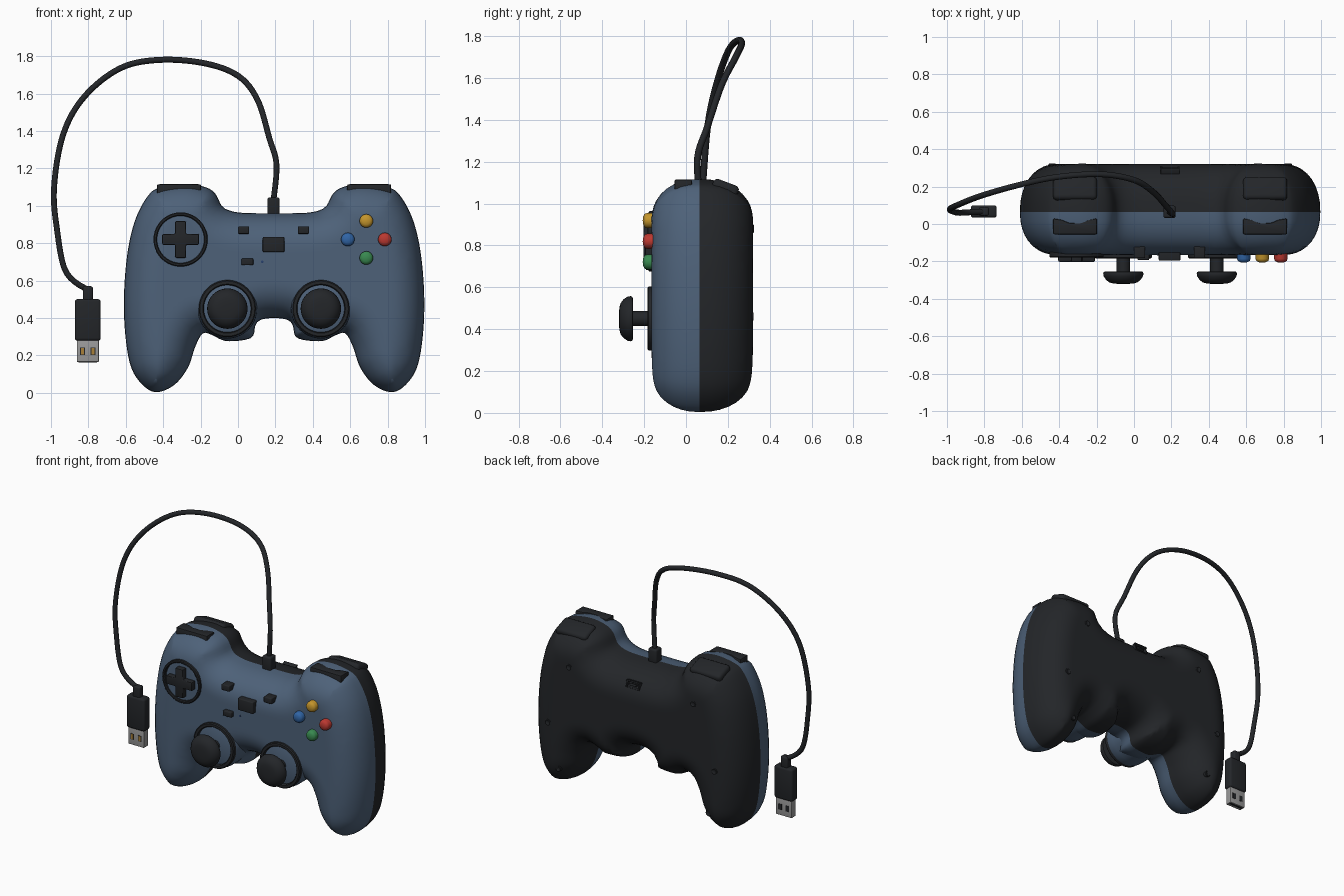
import bpy, bmesh, math
from mathutils import Vector, Matrix, kdtree
from mathutils.geometry import delaunay_2d_cdt

if "Cube" in bpy.data.objects:
    bpy.data.objects.remove(bpy.data.objects["Cube"])

CX, SEAM, ROUND = 0.193, 0.065, 0.2
FRONT_H, BACK_H = 0.23, 0.255


def material(name, rgb):
    m = bpy.data.materials.new(name)
    m.diffuse_color = (*rgb, 1)
    m.use_nodes = True
    m.node_tree.nodes["Principled BSDF"].inputs["Base Color"].default_value = m.diffuse_color
    return m


BLUE = material("shell_blue", (0.075, 0.12, 0.19))
DARK = material("dark_plastic", (0.017, 0.019, 0.022))
METAL = material("metal", (0.33, 0.33, 0.33))
GOLD = material("contact_gold", (0.40, 0.22, 0.04))


def finish(bm, name, mat, angle=40):
    me = bpy.data.meshes.new(name)
    bm.to_mesh(me)
    bm.free()
    me.shade_smooth()
    me.set_sharp_from_angle(angle=math.radians(angle))
    me.materials.append(mat)
    ob = bpy.data.objects.new(name, me)
    bpy.context.collection.objects.link(ob)
    return ob


def catmull(pts, step, closed):
    pts = [Vector(p) for p in pts]
    n, out = len(pts), []
    for i in range(n if closed else n - 1):
        k = [(i + j) % n if closed else min(max(i + j, 0), n - 1) for j in (-1, 0, 1, 2)]
        a, b, c, d = (pts[j] for j in k)
        m = max(1, round((c - b).length / step))
        for s in range(m):
            t = s / m
            out.append(0.5 * (2 * b + (c - a) * t + (2 * a - 5 * b + 4 * c - d) * t * t
                              + (3 * b - a - 3 * c + d) * t ** 3))
    return out if closed else out + [pts[-1]]


def box(name, loc, size, mat, bevel=0.0, tilt=0.0):
    bm = bmesh.new()
    bmesh.ops.create_cube(bm, size=1)
    bmesh.ops.scale(bm, vec=size, verts=bm.verts)
    if bevel:
        bmesh.ops.bevel(bm, geom=bm.edges[:], offset=bevel, segments=3, profile=0.5, affect='EDGES')
    bmesh.ops.transform(bm, matrix=Matrix.Translation(loc) @ Matrix.Rotation(tilt, 4, 'X'), verts=bm.verts)
    return finish(bm, name, mat)


def prism(name, pts, depth, mat, bevel):
    """Extrude a planar 3D polygon by a vector and soften its edges."""
    bm = bmesh.new()
    f = bm.faces.new([bm.verts.new(p) for p in pts])
    r = bmesh.ops.extrude_face_region(bm, geom=[f])
    bmesh.ops.translate(bm, vec=depth, verts=[v for v in r["geom"] if isinstance(v, bmesh.types.BMVert)])
    bmesh.ops.recalc_face_normals(bm, faces=bm.faces)
    bmesh.ops.bevel(bm, geom=bm.edges[:], offset=bevel, segments=2, profile=0.5, affect='EDGES')
    return finish(bm, name, mat)


def lathe(name, profile, x, z, mat, n=40, closed=False):
    """Revolve (radius, y) points about an axis parallel to y."""
    bm = bmesh.new()
    rings = [[bm.verts.new((x + r * math.cos(2 * math.pi * i / n), y, z + r * math.sin(2 * math.pi * i / n)))
              for i in range(n)] for r, y in profile]
    for a, b in zip(rings, rings[1:] + (rings[:1] if closed else [])):
        for i in range(n):
            bm.faces.new((a[i], a[(i + 1) % n], b[(i + 1) % n], b[i]))
    bmesh.ops.remove_doubles(bm, verts=bm.verts, dist=1e-5)
    bmesh.ops.recalc_face_normals(bm, faces=bm.faces)
    return finish(bm, name, mat)


# Shell outline: half profile, mirrored about the body's centre line
half = [(0, .96), (.10, .96), (.18, .963), (.24, .975), (.28, 1.0), (.315, 1.065), (.368, 1.10), (.475, 1.117),
        (.609, 1.098), (.673, 1.055), (.742, .926), (.785, .74), (.803, .5), (.793, .285), (.76, .125),
        (.69, .03), (.62, .004), (.53, .045), (.46, .136), (.42, .25), (.38, .318), (.33, .308),
        (.26, .277), (.155, .283), (.112, .305), (.10, .36), (.072, .39), (0, .40)]
loop = [(CX + u, z) for u, z in half] + [(CX - u, z) for u, z in half[-2:0:-1]]
rim = catmull(loop, 0.02, True)
N = len(rim)
inward = []
for i in range(N):
    t = (rim[(i + 1) % N] - rim[i - 1]).normalized()
    inward.append(Vector((t.y, -t.x)))          # outline runs clockwise
tree = kdtree.KDTree(N)
for i, p in enumerate(rim):
    tree.insert((p.x, p.y, 0), i)
tree.balance()


def depth_in(p):
    co, i, d = tree.find((p.x, p.y, 0))
    return d if (p - rim[i]).dot(inward[i]) > 0 else -d


def dome(d):
    t = min(max(d / ROUND, 0), 1)
    return (1 - (1 - t) ** 2.2) ** (1 / 2.2)


def back_y(x, z):
    return SEAM + BACK_H * dome(depth_in(Vector((x, z))))


# Fill the outline with rows near the rim and a grid inside
pts, dist = list(rim), [0.0] * N
for off in (0.003, 0.011, 0.025, 0.045, 0.07):
    for p, nrm in zip(rim, inward):
        q = p + nrm * off
        d = depth_in(q)
        if d > off * 0.93:
            pts.append(q)
            dist.append(min(d, off))
G = 0.026
for i in range(-32, 33):
    for j in range(45):
        q = Vector((CX + i * G, j * G))
        d = depth_in(q)
        if d > 0.085:
            pts.append(q)
            dist.append(d)
res = delaunay_2d_cdt(pts, [(i, (i + 1) % N) for i in range(N)], [], 1, 1e-6)
for name, sign, height, mat in (("front_shell", -1, FRONT_H, BLUE), ("back_shell", 1, BACK_H, DARK)):
    bm = bmesh.new()
    vs = [bm.verts.new((p.x, SEAM + sign * height * dome(dist[o[0]] if o else 0), p.y))
          for p, o in zip(res[0], res[3])]
    for f in res[2]:
        bm.faces.new([vs[k] for k in (f if sign < 0 else f[::-1])])
    bmesh.ops.delete(bm, geom=[v for v in bm.verts if not v.link_faces], context='VERTS')
    finish(bm, name, mat, 80)

# Thumb sticks, each with a pod, a ring, a post and a cap
for side, x in (("left", CX - .25), ("right", CX + .25)):
    z = 0.45
    lathe(side + "_stick_pod", [(0, -.167), (.14, -.167), (.152, -.16), (.158, -.14), (.16, -.1), (.16, .065)], x, z, BLUE)
    lathe(side + "_stick_ring", [(.126, -.15), (.126, -.178), (.131, -.184), (.147, -.184), (.153, -.178), (.153, -.15)],
          x, z, DARK, closed=True)
    lathe(side + "_stick_post", [(.036, -.15), (.036, -.26)], x, z, DARK, 24)
    lathe(side + "_stick_cap", [(0, -.253), (.095, -.253), (.104, -.256), (.108, -.265), (.105, -.28), (.092, -.299),
                                (.075, -.312), (.055, -.318), (.03, -.320), (0, -.321)], x, z, DARK)

# Directional pad: ring and cross
DX, DZ = -.307, .82
lathe("pad_ring", [(.126, -.13), (.126, -.174), (.131, -.179), (.140, -.179), (.145, -.174), (.145, -.13)],
      DX, DZ, DARK, closed=True)
a, b = .029, .098
cross = [(-a, b), (a, b), (a, a), (b, a), (b, -a), (a, -a), (a, -b), (-a, -b), (-a, -a), (-b, -a), (-b, a), (-a, a)]
prism("pad_cross", [(DX + u, -.15, DZ + w) for u, w in cross], (0, -.052, 0), DARK, .006)

# Four coloured face buttons
for name, dx, dz, rgb in (("yellow", 0, .099, (.55, .30, .025)), ("red", .099, 0, (.50, .04, .03)),
                          ("green", 0, -.099, (.04, .25, .08)), ("blue", -.099, 0, (.03, .13, .38))):
    lathe(name + "_button", [(.036, -.12), (.036, -.186), (.032, -.197), (.02, -.204), (0, -.207)],
          .686 + dx, .82 + dz, material("button_" + name, rgb), 28)

# Small centre buttons and indicator light
for name, x, z, w, h, y in (("select_button", .03, .87, .06, .04, -.183), ("start_button", .35, .87, .06, .04, -.183),
                            ("home_button", .19, .793, .116, .08, -.195), ("mode_button", .05, .70, .064, .036, -.192)):
    box(name, (x, (y - .12) / 2, z), (w, -.12 - y, h), DARK, .006)
lathe("indicator_light", [(.007, -.15), (.007, -.167), (0, -.169)], .13, .70,
      material("light_blue", (.02, .05, .15)), 12)

# Shoulder buttons and rear triggers
for side, s in (("left", -1), ("right", 1)):
    x = CX + s * .508
    tie = [(-.118, -.055), (.118, -.055), (.118, .03), (.07, .022), (.03, .005), (-.03, .005), (-.07, .022), (-.118, .03)]
    prism(side + "_bumper", [(x + u, v, 1.03) for u, v in tie], (0, 0, .085), DARK, .008)
    box(side + "_trigger", (x, .185, 1.066), (.235, .13, .075), DARK, .022, -.36)

# Screws and port on the back
for s, tag in ((-1, "left"), (1, "right")):
    for i, (u, z) in enumerate(((.47, .88), (.63, .46), (.57, .15))):
        y = back_y(CX + s * u, z)
        lathe(f"{tag}_screw_{i + 1}", [(.021, y - .03), (.021, y + .002), (.017, y + .004), (.013, y + .001), (0, y + .001)],
              CX + s * u, z, DARK, 16)
py = back_y(CX, .87)
for dx, dz, w, h in ((0, .022, .1, .01), (0, -.022, .1, .01), (-.045, 0, .01, .05), (.045, 0, .01, .05), (0, 0, .05, .014)):
    box("port_frame", (CX + dx, py - .005, .87 + dz), (w, .04, h), DARK, .002, .35)

# Cable: boot, curved lead and plug
box("cable_boot", (.19, SEAM, .995), (.066, .066, .10), DARK, .012)
path = [(.19, .065, 1.03), (.206, .055, 1.22), (.168, .10, 1.36), (.104, .17, 1.567), (0, .235, 1.695),
        (-.18, .266, 1.762), (-.42, .25, 1.78), (-.63, .205, 1.735), (-.82, .15, 1.585), (-.935, .105, 1.38),
        (-.984, .08, 1.087), (-.964, .065, .846), (-.93, .06, .67), (-.875, .063, .595), (-.80, .067, .55)]
cu = bpy.data.curves.new("cable", 'CURVE')
cu.dimensions = '3D'
cu.bevel_depth, cu.bevel_resolution, cu.use_fill_caps = .016, 3, True
line = catmull(path, .03, False)
sp = cu.splines.new('POLY')
sp.points.add(len(line) - 1)
for p, q in zip(sp.points, line):
    p.co = (*q, 1)
sp.use_smooth = True
cu.materials.append(DARK)
bpy.context.collection.objects.link(bpy.data.objects.new("cable", cu))

PX, PY = -.803, .067
box("plug_relief", (PX, PY, .53), (.054, .046, .08), DARK, .01)
box("plug_grip", (PX, PY, .39), (.138, .066, .222), DARK, .014)
box("plug_metal", (PX, PY, .227), (.118, .044, .124), METAL, .003)
box("plug_tongue", (PX, PY + .006, .166), (.1, .015, .006), DARK)
for dx in (-.028, .028):
    box("plug_window_front", (PX + dx, PY - .022, .222), (.026, .003, .04), DARK)
    box("plug_contact", (PX + dx, PY - .0235, .222), (.016, .003, .034), GOLD)
    box("plug_window_back", (PX + dx, PY + .022, .222), (.026, .003, .04), DARK)
